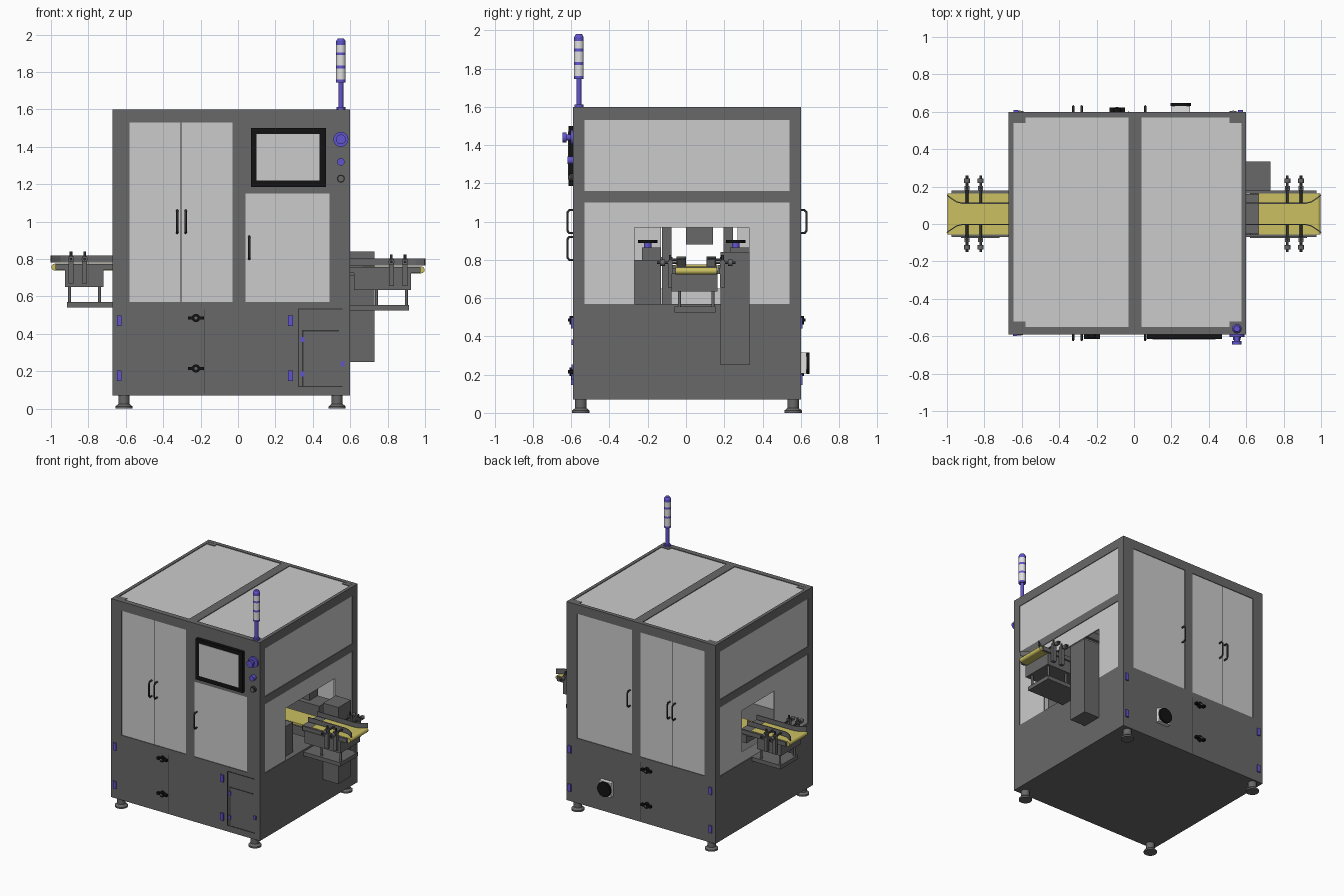
import bpy, bmesh
from math import pi
from mathutils import Vector

old = bpy.data.objects.get("Cube")
if old:
    bpy.data.objects.remove(old, do_unlink=True)


def material(name, r, g, b):
    m = bpy.data.materials.new(name)
    m.use_nodes = True
    m.diffuse_color = (r, g, b, 1)
    m.node_tree.nodes["Principled BSDF"].inputs["Base Color"].default_value = (r, g, b, 1)
    return m


FRAME = material("dark grey paint", .14, .14, .14)
PANEL = material("light grey panel", .6, .6, .6)
WHITE = material("pale lens", .75, .75, .75)
BLACK = material("black", .006, .006, .006)
BLUE = material("blue violet", .12, .09, .62)
BELT = material("yellow belt", .6, .53, .12)
LINE = material("seam grey", .035, .035, .035)


def mesh_object(name, bm, mat):
    me = bpy.data.meshes.new(name)
    bmesh.ops.recalc_face_normals(bm, faces=bm.faces)
    bm.to_mesh(me)
    bm.free()
    ob = bpy.data.objects.new(name, me)
    me.materials.append(mat)
    bpy.context.collection.objects.link(ob)
    return ob


def box(name, x, y, z, mat=FRAME):
    """Box from three (low, high) ranges."""
    bm = bmesh.new()
    bmesh.ops.create_cube(bm, size=1)
    for v in bm.verts:
        v.co = [(r[0] + r[1]) / 2 + c * (r[1] - r[0]) for r, c in zip((x, y, z), v.co)]
    return mesh_object(name, bm, mat)


def rod(name, start, end, r, mat=FRAME, sides=24, r2=None):
    """Cylinder or cone between two points."""
    a, b = Vector(start), Vector(end)
    bm = bmesh.new()
    bmesh.ops.create_cone(bm, cap_ends=True, segments=sides, radius1=r,
                          radius2=r if r2 is None else r2, depth=(b - a).length)
    bm.transform((b - a).to_track_quat('Z', 'Y').to_matrix().to_4x4())
    bmesh.ops.translate(bm, verts=bm.verts, vec=(a + b) / 2)
    ob = mesh_object(name, bm, mat)
    bpy.ops.object.select_all(action='DESELECT')
    ob.select_set(True)
    bpy.context.view_layer.objects.active = ob
    bpy.ops.object.shade_smooth_by_angle()
    return ob


def sheet(name, axis, pos, u, v, holes=(), mat=FRAME, thick=.04):
    """Plate across an axis, centred at pos, with rectangular holes (u0, u1, v0, v1)."""
    us = sorted({*u, *(c for h in holes for c in h[:2])})
    vs = sorted({*v, *(c for h in holes for c in h[2:])})
    bm = bmesh.new()

    def point(a, b):
        return bm.verts.new({'x': (pos, a, b), 'y': (a, pos, b), 'z': (a, b, pos)}[axis])
    grid = [[point(a, b) for b in vs] for a in us]
    for i in range(len(us) - 1):
        for j in range(len(vs) - 1):
            a, b = (us[i] + us[i + 1]) / 2, (vs[j] + vs[j + 1]) / 2
            if not any(h[0] < a < h[1] and h[2] < b < h[3] for h in holes):
                bm.faces.new((grid[i][j], grid[i + 1][j], grid[i + 1][j + 1], grid[i][j + 1]))
    loose = [p for p in bm.verts if not p.link_faces]
    bmesh.ops.delete(bm, geom=loose, context='VERTS')
    ob = mesh_object(name, bm, mat)
    mod = ob.modifiers.new("thickness", 'SOLIDIFY')
    mod.thickness, mod.offset = thick, 0
    return ob


def ribbon(name, path, z, mat=FRAME, thick=.006):
    """Upright strip following a plan path."""
    bm = bmesh.new()
    rows = [[bm.verts.new((x, y, h)) for h in z] for x, y in path]
    for a, b in zip(rows, rows[1:]):
        bm.faces.new((a[0], b[0], b[1], a[1]))
    ob = mesh_object(name, bm, mat)
    mod = ob.modifiers.new("thickness", 'SOLIDIFY')
    mod.thickness, mod.offset = thick, 0


L, R, F, B = -.67, .60, -.59, .60       # cabinet limits
SILL, TOP = .57, 1.60

# Base cabinet and levelling feet
box("base_cabinet", (L, R), (F, B), (.07, SILL))
for x in (-.61, .53):
    for y in (-.55, .56):
        rod("foot_pad", (x, y, 0), (x, y, .012), .046)
        rod("foot_cone", (x, y, .012), (x, y, .025), .046, r2=.03)
        rod("foot_stem", (x, y, .02), (x, y, .075), .03)

# Upper frame with door openings, and the panels set in it
wide, narrow = (-.58, -.03, SILL, 1.53), (.04, .49, SILL, 1.15)
tall = (.04, .51, SILL, 1.53)
for name, y, out, holes in (("front", F, -1, (wide, narrow)), ("back", B, 1, (wide, tall))):
    sheet(name + "_frame", 'y', y - out * .02, (L, R), (SILL, TOP - .04), holes)
    for h in holes:
        sheet(name + "_door", 'y', y - out * .01, h[:2], h[2:], mat=PANEL, thick=.01)
    box(name + "_door_gap", (-.307, -.303), sorted((y - out * .006, y - out * .003)), (SILL, 1.53), LINE)
for name, x, out, hole in (("right_side", L, -1, (-.13, .27, .65, .97)),
                           ("left_side", R, 1, (-.27, .33, SILL, .97))):
    upper, lower = (-.53, .54, 1.16, 1.53), (-.53, .54, SILL, 1.10)
    sheet(name + "_frame", 'x', x - out * .02, (F + .04, B - .04), (SILL, TOP - .04), (upper, lower))
    sheet(name + "_upper_panel", 'x', x - out * .01, upper[:2], upper[2:], mat=PANEL, thick=.01)
    sheet(name + "_lower_panel", 'x', x - out * .01, lower[:2], lower[2:], (hole,), PANEL, .01)
roof = ((-.645, -.03, -.55, .57), (.04, .575, -.55, .57))
sheet("roof_frame", 'z', TOP - .02, (L, R), (F, B), roof)
for h in roof:
    sheet("roof_panel", 'z', TOP - .01, h[:2], h[2:], mat=PANEL, thick=.01)
for x in (-.645, .51):
    for y in (-.55, .54):
        box("roof_corner_plate", (x, x + .065), (y, y + .03), (TOP - .02, TOP - .001))


# Door handles
def handle(x, y, out, z):
    cu = bpy.data.curves.new("door_handle", 'CURVE')
    cu.dimensions, cu.bevel_depth, cu.bevel_resolution = '3D', .006, 2
    sp = cu.splines.new('POLY')
    path = ((0, 0), (.03, 0), (.04, .012), (.04, .108), (.03, .12), (0, .12))
    sp.points.add(len(path) - 1)
    for p, (d, h) in zip(sp.points, path):
        p.co = (x, y + out * d, z + h, 1)
    ob = bpy.data.objects.new("door_handle", cu)
    cu.materials.append(LINE)
    bpy.context.collection.objects.link(ob)


for y, out, z in ((F + .01, -1, .80), (B - .01, 1, .94)):
    handle(.06, y, out, z)
    for x in (-.325, -.28):
        handle(x, y, out, .94)

# Lower door latches, hinges and seams
for y, out, x, seam, hinges in ((F, -1, -.225, -.18, (-.635, .28)), (B, 1, -.09, -.03, (-.63, .57))):
    for z in (.215, .485):
        rod("latch_boss", (x, y, z), (x, y + out * .018, z), .022, BLACK)
        box("latch_bar", (x - .042, x + .042), sorted((y, y + out * .024)), (z - .008, z + .008), BLACK)
        rod("latch_centre", (x, y, z), (x, y + out * .026, z), .008, FRAME)
    for x in hinges:
        for z in (.175, .47):
            box("hinge", (x - .013, x + .013), sorted((y, y + out * .01)), (z - .028, z + .028), BLUE)
    box("door_seam", (seam - .002, seam + .002), sorted((y, y + out * .001)), (.08, .53), LINE)
# Small hatch outlined on the front
for x, z in (((.32, .56), (.531, .537)), ((.32, .326), (.12, .537)), ((.32, .56), (.115, .121)),
             ((.343, .349), (.12, .42)), ((.343, .54), (.414, .42))):
    box("hatch_seam", x, (F - .002, F), z, LINE)
for x, z in ((.345, .37), (.345, .185), (.56, .24)):
    box("hatch_hinge", (x - .01, x + .01), (F - .008, F), (z - .014, z + .014), BLUE)

# Touch screen and push buttons
box("screen_bezel", (.07, .47), (F - .025, F), (1.185, 1.50), BLACK)
box("screen", (.10, .437), (F - .028, F - .02), (1.22, 1.47), PANEL)
rod("stop_button_ring", (.55, F, 1.44), (.55, F - .015, 1.44), .04, BLUE)
rod("stop_button_stem", (.55, F, 1.44), (.55, F - .04, 1.44), .016, BLUE)
rod("stop_button_head", (.55, F - .035, 1.44), (.55, F - .055, 1.44), .026, BLUE)
rod("blue_button", (.55, F, 1.32), (.55, F - .03, 1.32), .02, BLUE)
rod("key_switch", (.55, F, 1.23), (.55, F - .02, 1.23), .021, LINE)
rod("key_switch_face", (.55, F, 1.23), (.55, F - .023, 1.23), .014, FRAME)

# Signal tower
rod("tower_pole", (.55, -.56, TOP), (.55, -.56, 1.75), .013, BLUE)
rod("tower_base", (.55, -.56, TOP), (.55, -.56, TOP + .012), .024, BLUE)
levels = (1.745, 1.76, 1.82, 1.835, 1.89, 1.905, 1.945, 1.965)
for i, (a, b) in enumerate(zip(levels, levels[1:])):
    rod("tower_band", (.55, -.56, a), (.55, -.56, b), .025, WHITE if i % 2 else BLUE)
rod("tower_cap", (.55, -.56, 1.965), (.55, -.56, 1.98), .025, BLUE, r2=.016)

# Rear fan
box("fan_housing", (.20, .30), (B, B + .03), (.205, .315), WHITE)
rod("fan_guard", (.25, B + .03, .26), (.25, B + .046, .26), .056, BLACK)

# Control box on the outfeed side
box("control_box", (R, .73), (.18, .333), (.25, .84))


# Conveyors, one on each side
def conveyor(s, dz):
    def bx(name, x, y, z, mat=FRAME):
        box(name, sorted((s * x[0], s * x[1])), y, (z[0] + dz, z[1] + dz), mat)
    z = .742 + dz
    bx("belt", (.665, .98), (-.055, .163), (.724, .76), BELT)
    rod("belt_roller", (s * .98, -.055, z), (s * .98, .163, z), .018, BELT)
    bx("transfer_bed", (.58, .67), (-.05, .16), (.71, .75))
    bx("drive_housing", (.72 if s < 0 else .62, .925), (-.075, .165), (.635, .73))
    bx("tray", (.60, .915), (-.06, .155), (.525, .555))
    for y in (-.063, .171):
        bx("belt_side_plate", (.60, .975), (y - .007, y + .007), (.726, .758))
        for x in (.74, .90):
            px, py = s * x, .05 + (y - .05) * .75
            rod("tray_post", (px, py, .55 + dz), (px, py, .64 + dz), .008)
    for m in (-1, 1):
        path = [(s * x, .054 + m * w) for x, w in
                ((.60, .057), (.92, .057), (.95, .065), (.98, .085), (1, .1))]
        ribbon("guide_rail", path, (.766 + dz, .803 + dz))
        for x in (.82, .893):
            y = .054 + m * .137
            bx("guide_bracket", (x - .014, x + .014), (y - .012, y + .012), (.655, .80))
            zr = .785 + dz
            rod("guide_rod", (s * x, .054 + m * .057, zr), (s * x, .054 + m * .205, zr), .007, LINE)
            rod("guide_knob", (s * x, .054 + m * .165, zr), (s * x, .054 + m * .19, zr), .016)
            rod("bracket_screw", (s * x, y, .80 + dz), (s * x, y, .825 + dz), .007, LINE)


conveyor(1, 0)
conveyor(-1, .015)

# Machinery inside the cabinet
box("inner_track", (L + .05, R), (-.04, .15), (.66, .73))
box("inner_belt", (L + .05, R), (-.03, .14), (.73, .745), BELT)
for y0, y1, post in ((-.27, -.13, -.10), (.19, .33, .22)):
    box("inner_pedestal", (-.2, .56), (y0, y1), (SILL, .80))
    box("inner_carriage", (.0, .45), (y0 + .04, y1), (.80, .865))
    box("inner_post", (.1, .16), (post - .025, post + .025), (SILL, 1.2))
    mid = (y0 + y1) / 2
    rod("adjuster_stem", (.4, mid, .86), (.4, mid, .89), .02, BLUE)
    rod("adjuster_wheel", (.4, mid, .887), (.4, mid, .903), .05, BLACK)
box("work_head", (.05, .3), (.0, .14), (.88, 1.1))
box("head_beam", (.1, .16), (-.125, .245), (1.1, 1.2))
